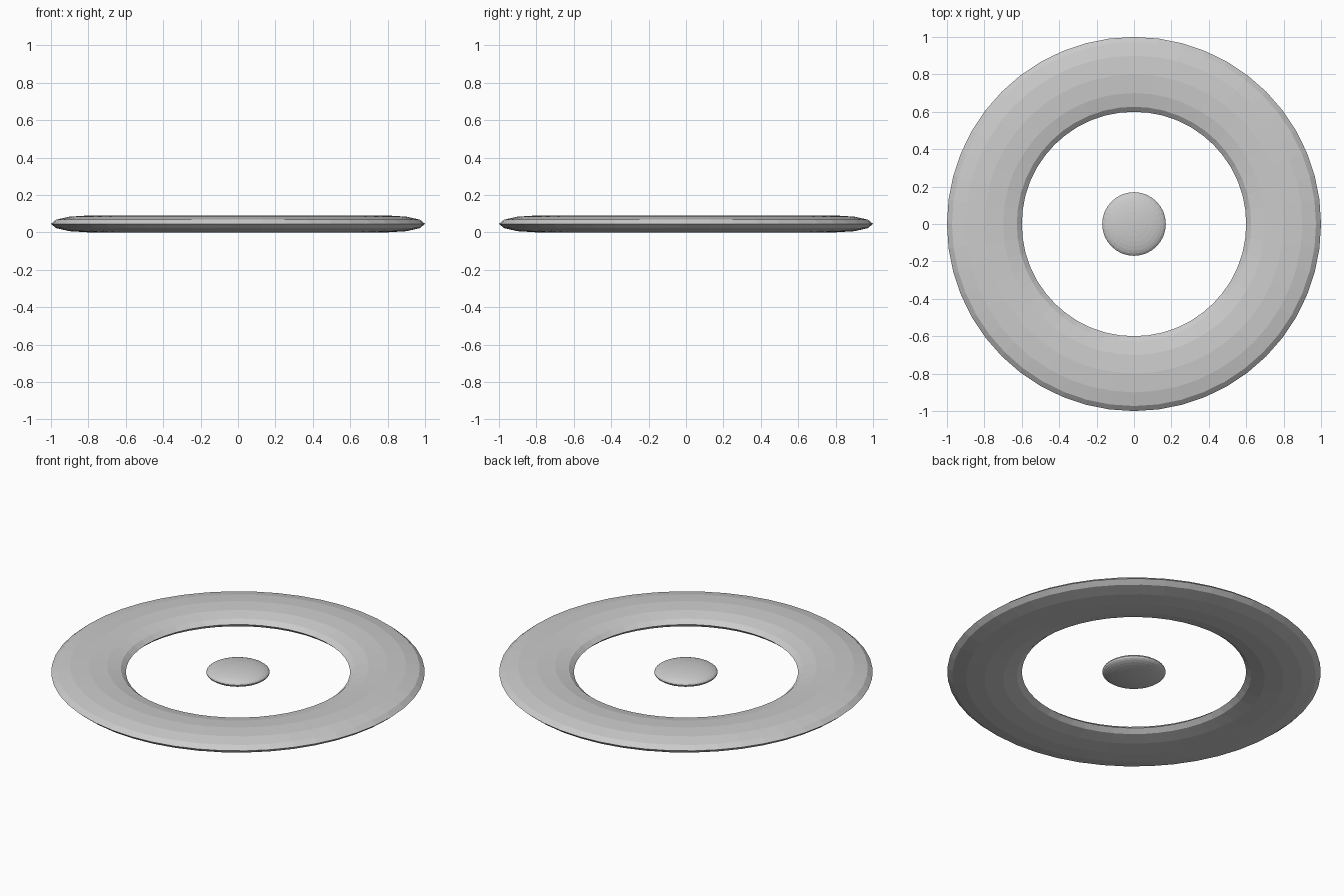
import bpy

if "Cube" in bpy.data.objects:
    bpy.data.objects.remove(bpy.data.objects["Cube"])

MID_Z = 0.045      # half the total height
FLATTEN = 0.225    # vertical squash shared by both parts


def finish(name):
    obj = bpy.context.object
    obj.name = name
    obj.scale.z = FLATTEN
    bpy.ops.object.transform_apply(location=False, rotation=False, scale=True)
    bpy.ops.object.shade_flat()


# Flattened outer ring
bpy.ops.mesh.primitive_torus_add(major_radius=0.8, minor_radius=0.2,
                                 major_segments=48, minor_segments=12,
                                 location=(0, 0, MID_Z))
finish("outer_ring")

# Flattened centre button
bpy.ops.mesh.primitive_uv_sphere_add(segments=32, ring_count=16, radius=0.17,
                                     location=(0, 0, MID_Z))
finish("centre_button")
